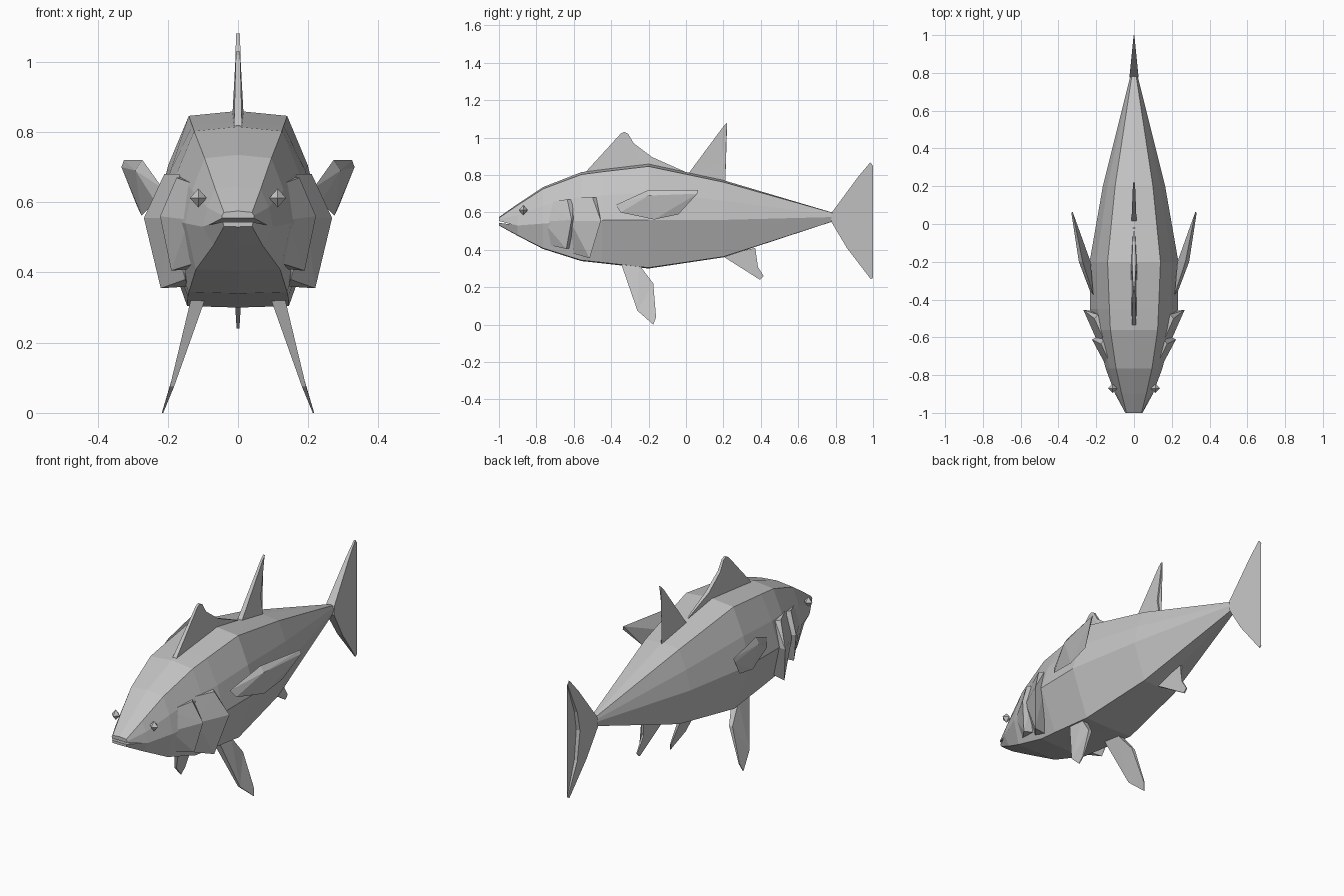
import bpy
import bmesh

if "Cube" in bpy.data.objects:
    bpy.data.objects.remove(bpy.data.objects["Cube"], do_unlink=True)

grey = bpy.data.materials.new("fish_grey")
grey.use_nodes = True
grey.diffuse_color = (0.55, 0.55, 0.55, 1)
grey.node_tree.nodes["Principled BSDF"].inputs["Base Color"].default_value = grey.diffuse_color


def finish(name, bm, mirrored=False):
    """Turn a bmesh into a flat shaded object, optionally mirrored to -x."""
    bmesh.ops.recalc_face_normals(bm, faces=bm.faces)
    mesh = bpy.data.meshes.new(name)
    bm.to_mesh(mesh)
    bm.free()
    mesh.materials.append(grey)
    obj = bpy.data.objects.new(name, mesh)
    bpy.context.collection.objects.link(obj)
    if mirrored:
        obj.modifiers.new("Mirror", 'MIRROR').use_mirror_merge = False
    return obj


def loft(name, rings):
    """Skin a row of closed rings and cap both ends."""
    bm = bmesh.new()
    rows = [[bm.verts.new(p) for p in ring] for ring in rings]
    n = len(rows[0])
    for a, b in zip(rows, rows[1:]):
        for i in range(n):
            j = (i + 1) % n
            bm.faces.new((a[i], a[j], b[j], b[i]))
    caps = [bm.faces.new(rows[0]), bm.faces.new(rows[-1])]
    bmesh.ops.triangulate(bm, faces=caps)
    return bm


def hull(name, points, mirrored=True):
    bm = bmesh.new()
    for p in points:
        bm.verts.new(p)
    res = bmesh.ops.convex_hull(bm, input=bm.verts)
    loose = [v for v in bm.verts if not v.link_faces]
    bmesh.ops.delete(bm, geom=loose, context='VERTS')
    return finish(name, bm, mirrored)


def fin(name, outline, mirrored=False):
    """Tapered plate; outline points are (y, z, centre x, half thickness)."""
    sides = [[(x + s * t, y, z) for y, z, x, t in outline] for s in (1, -1)]
    return finish(name, loft(name, sides), mirrored)


# Body: y, top, bottom, back half width, side half width, side height, belly half width
stations = [
    (-1.0, .575, .53, .04, .045, .553, .04),
    (-.9, .645, .475, .065, .1, .53, .07),
    (-.765, .735, .405, .095, .15, .54, .12),
    (-.56, .815, .34, .125, .205, .555, .14),
    (-.45, .83, .328, .13, .233, .558, .143),
    (-.2, .86, .30, .14, .235, .56, .145),
    (.2, .772, .36, .10, .165, .56, .10),
    (.78, .60, .55, .012, .02, .575, .012),
]
rings = []
for y, top, low, back, side, mid, belly in stations:
    edge = top - .1 * back
    half = [(back, edge), ((back + side) / 2 + .08 * back, (edge + mid) / 2 + .01 * (edge - mid)),
            (side, mid), (belly, low + .03 * belly)]
    ring = [(0, y, top)] + [(x, y, z) for x, z in half] + [(0, y, low)]
    rings.append(ring + [(-x, y, z) for x, z in reversed(half)])
body = finish("body", loft("body", rings))

# Mouth slit
slit = [(-1.03, .563), (-.93, .535), (-1.03, .548)]
cutter = finish("mouth_cutter", loft("mouth", [[(x, y, z) for y, z in slit] for x in (-.2, .2)]))
cutter.hide_render = True
cut = body.modifiers.new("Mouth", 'BOOLEAN')
cut.operation = 'DIFFERENCE'
cut.solver = 'EXACT'
cut.object = cutter
bpy.context.view_layer.objects.active = body
bpy.ops.object.modifier_apply(modifier=cut.name)
bpy.data.objects.remove(cutter, do_unlink=True)

# Eyes
hull("eyes", [(.113 + .024 * s * (k == 0), -.87 + .024 * s * (k == 1), .612 + .027 * s * (k == 2))
              for k in range(3) for s in (-1, 1)])

# Gill flaps: front edge, flared back edge, return to the body
hull("front_gill_flaps", [
    (.12, -.75, .65), (.14, -.765, .55), (.11, -.75, .43),
    (.175, -.635, .67), (.222, -.612, .56), (.19, -.64, .405),
    (.15, -.60, .67), (.18, -.59, .56), (.13, -.62, .41)])
hull("rear_gill_flaps", [
    (.165, -.6, .68), (.195, -.62, .555), (.15, -.6, .38),
    (.21, -.5, .68), (.268, -.455, .555), (.22, -.515, .355),
    (.19, -.48, .68), (.21, -.46, .555), (.14, -.53, .36)])

# Pectoral fins, swept back and outwards
hull("pectoral_fins", [
    (.215, -.375, .64), (.235, -.35, .60), (.275, -.17, .562), (.288, -.04, .59),
    (.332, .06, .70), (.325, .065, .72), (.272, -.2, .72), (.292, -.2, .69),
    (.23, -.2, .62)])

# Fins along the back
fin("first_dorsal_fin", [
    (-.56, .79, 0, .012), (-.35, 1.02, 0, .006), (-.33, 1.03, 0, .006), (-.31, 1.02, 0, .006),
    (-.28, .97, 0, .008), (-.18, .895, 0, .01), (0, .815, 0, .003), (-.2, .81, 0, .018)])
fin("second_dorsal_fin", [
    (0, .79, 0, .014), (.2, 1.06, 0, .006), (.22, 1.08, 0, .005), (.217, 1.055, 0, .003),
    (.187, .87, 0, .004), (.21, .75, 0, .004)])

# Fins underneath
fin("anal_fin", [
    (.19, .37, 0, .012), (.395, .24, 0, .004), (.415, .26, 0, .003),
    (.365, .34, 0, .005), (.37, .41, 0, .006)])
fin("pelvic_fins", [
    (-.345, .32, .115, .02), (-.26, .075, .188, .006), (-.175, 0, .215, .002),
    (-.16, .04, .202, .003), (-.175, .22, .142, .01), (-.25, .32, .115, .02)], True)

# Crescent tail fin, thin towards the rear
upper = [(.78, .6), (.85, .695), (.92, .79), (.985, .867), (1.0, .85), (.93, .68), (.91, .575)]
lower = [(.93, .42), (1.0, .25), (.988, .243), (.86, .41), (.775, .553)]
fin("tail_fin", [(y, z, 0, .002 + .1 * (1 - y)) for y, z in upper + lower])
